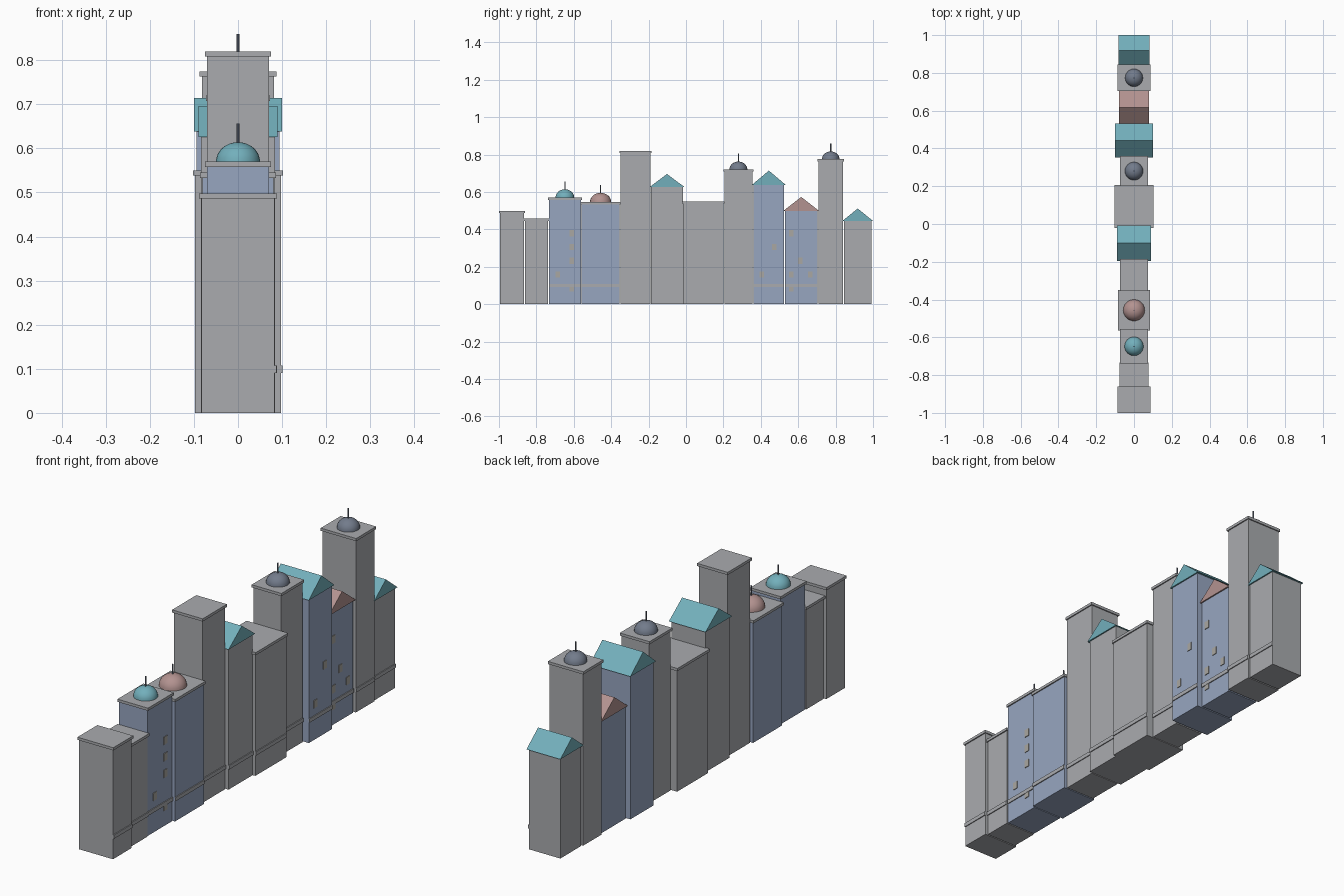
import bpy
import bmesh
import math

cube = bpy.data.objects.get("Cube")
if cube:
    bpy.data.objects.remove(cube, do_unlink=True)


def material(name, color):
    m = bpy.data.materials.new(name)
    m.use_nodes = True
    m.diffuse_color = (*color, 1)
    m.node_tree.nodes["Principled BSDF"].inputs["Base Color"].default_value = (*color, 1)
    return m


STONE = material("stone grey", (0.40, 0.41, 0.43))
BLUE = material("blue plaster", (0.31, 0.38, 0.53))
TEAL = material("teal roof", (0.17, 0.43, 0.50))
ROSE = material("rose roof", (0.45, 0.29, 0.28))
SLATE = material("slate dome", (0.17, 0.20, 0.26))
PANE = material("lit window", (0.40, 0.39, 0.36))


def finish(name, bm, mat):
    bmesh.ops.recalc_face_normals(bm, faces=bm.faces)
    mesh = bpy.data.meshes.new(name)
    bm.to_mesh(mesh)
    bm.free()
    mesh.materials.append(mat)
    obj = bpy.data.objects.new(name, mesh)
    bpy.context.collection.objects.link(obj)
    return obj


def box(name, x, y, z, mat):
    """Box from (low, high) pairs along each axis."""
    bm = bmesh.new()
    bmesh.ops.create_cube(bm, size=1)
    for v in bm.verts:
        v.co = [lo if c < 0 else hi for c, (lo, hi) in zip(v.co, (x, y, z))]
    return finish(name, bm, mat)


def gable(name, half, y, z, mat):
    """Triangular prism with its ridge across the row."""
    bm = bmesh.new()
    profile = [(y[0], z[0]), (y[1], z[0]), (sum(y) / 2, z[1])]
    face = bm.faces.new([bm.verts.new((-half, a, b)) for a, b in profile])
    ext = bmesh.ops.extrude_face_region(bm, geom=[face], use_keep_orig=True)
    moved = [g for g in ext["geom"] if isinstance(g, bmesh.types.BMVert)]
    bmesh.ops.translate(bm, vec=(2 * half, 0, 0), verts=moved)
    return finish(name, bm, mat)


def dome(name, y, z, radius, mat):
    """Slightly flattened half sphere carrying a thin spire."""
    bm = bmesh.new()
    bmesh.ops.create_uvsphere(bm, u_segments=24, v_segments=16, radius=radius)
    low = [v for v in bm.verts if v.co.z < -0.001]
    bmesh.ops.delete(bm, geom=low, context='VERTS')
    for v in bm.verts:
        v.co = (v.co.x, v.co.y + y, z + v.co.z * 0.88)
    for f in bm.faces:
        f.smooth = True
    finish(name, bm, mat)

    bm = bmesh.new()
    bmesh.ops.create_cone(bm, cap_ends=True, segments=8, radius1=0.003,
                          radius2=0.003, depth=0.05)
    bmesh.ops.translate(bm, vec=(0, y, z + radius * 0.88 + 0.018), verts=bm.verts)
    finish(name + "_spire", bm, SLATE)


def house(name, y, half, top, wall, roof="flat", cap=None, ridge=0, radius=0):
    """One house: body, street ledge and a flat, domed or gabled roof."""
    if roof == "gable":
        body = (y[0] + 0.009, y[1] - 0.009)
        inner = half - 0.006
        box(name + "_body", (-inner, inner), body, (0, top), wall)
        gable(name + "_roof", half, y, (top, ridge), cap)
    else:
        body = (y[0] + 0.005, y[1] - 0.005)
        inner = half - 0.005
        box(name + "_body", (-inner, inner), body, (0, top - 0.012), wall)
        box(name + "_cornice", (-half, half), y, (top - 0.012, top), STONE)
    if roof == "dome":
        dome(name + "_dome", (y[0] + y[1]) / 2, top, radius, cap)
    box(name + "_ledge", (inner - 0.004, inner + 0.004), body, (0.091, 0.108), STONE)
    return inner


# The row of houses, front to back
house("end_house", (-1.0, -0.86), 0.088, 0.498, STONE)
house("low_house", (-0.865, -0.733), 0.078, 0.457, STONE)
blue_dome = house("blue_dome_house", (-0.738, -0.557), 0.075, 0.57, BLUE,
                  "dome", TEAL, radius=0.05)
house("rose_dome_house", (-0.563, -0.35), 0.086, 0.545, BLUE, "dome", ROSE, radius=0.057)
house("tall_tower", (-0.355, -0.185), 0.075, 0.82, STONE)
house("grey_gable_house", (-0.195, -0.008), 0.09, 0.626, STONE, "gable", TEAL, 0.696)
house("wide_house", (-0.022, 0.206), 0.102, 0.55, STONE)
house("slate_dome_house", (0.2, 0.36), 0.073, 0.72, STONE, "dome", SLATE, radius=0.048)
blue_gable = house("blue_gable_house", (0.353, 0.533), 0.1, 0.638, BLUE,
                   "gable", TEAL, 0.714)
rose_gable = house("rose_gable_house", (0.521, 0.711), 0.08, 0.499, BLUE,
                   "gable", ROSE, 0.573)
house("back_tower", (0.704, 0.844), 0.087, 0.775, STONE, "dome", SLATE, radius=0.047)
house("back_gable_house", (0.836, 1.0), 0.083, 0.445, STONE, "gable", TEAL, 0.511)


# Lit windows on the street side: wall, position along the row, storeys
def windows(wall, y, floors):
    for floor in floors:
        z = 0.085 + 0.0735 * floor
        box("window", (wall - 0.002, wall + 0.003), (y - 0.012, y + 0.012),
            (z - 0.017, z + 0.017), PANE)


windows(blue_dome, -0.61, (0, 2, 3, 4))
windows(blue_dome, -0.685, (1,))
windows(blue_gable, 0.406, (1,))
windows(blue_gable, 0.473, (3,))
windows(rose_gable, 0.562, (0, 1, 4))
windows(rose_gable, 0.61, (2,))
windows(rose_gable, 0.663, (1,))
